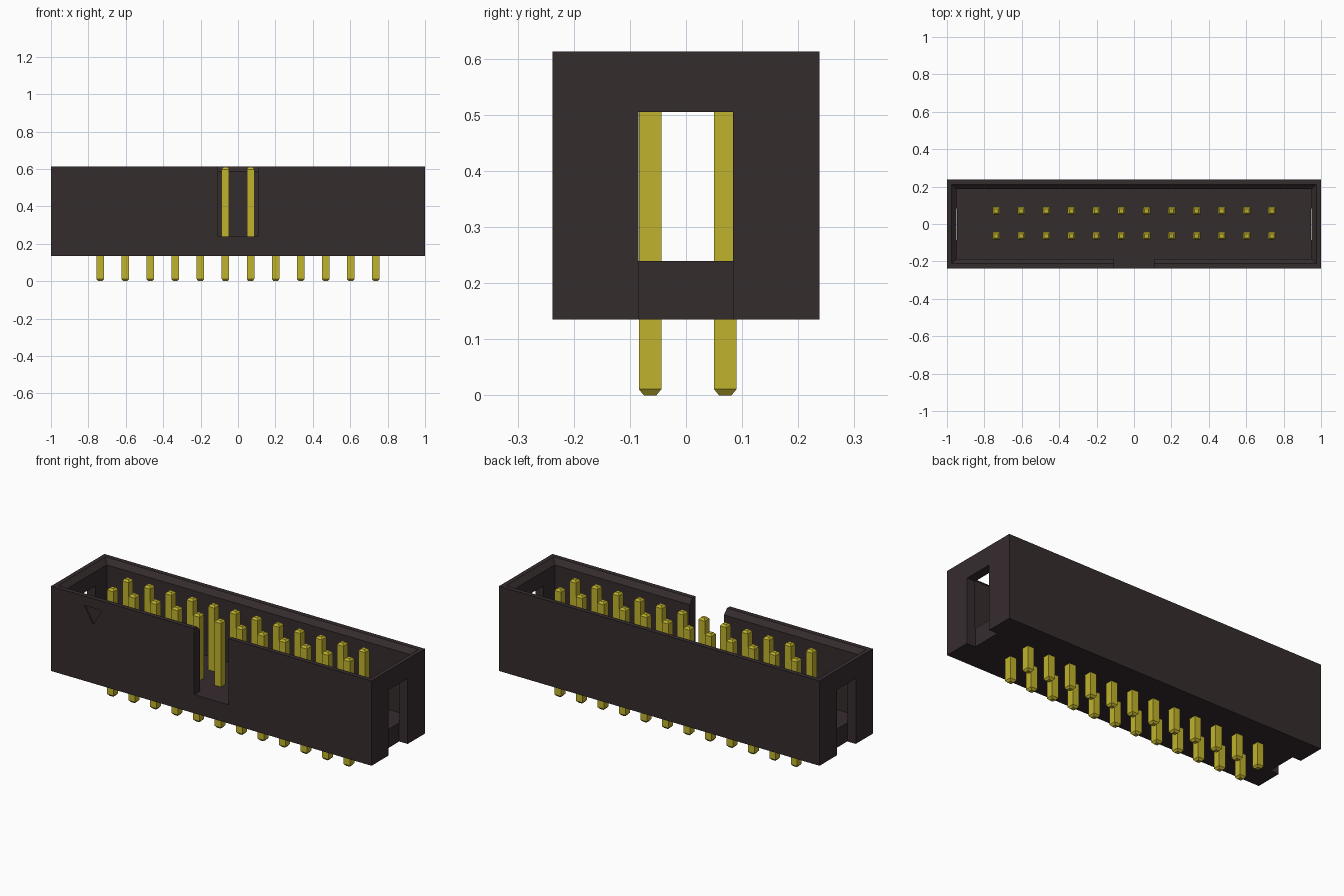
import bpy

cube = bpy.data.objects.get("Cube")
if cube:
    bpy.data.objects.remove(cube, do_unlink=True)


def material(name, color, roughness):
    mat = bpy.data.materials.new(name)
    mat.use_nodes = True
    mat.diffuse_color = color
    shader = mat.node_tree.nodes["Principled BSDF"]
    shader.inputs["Base Color"].default_value = color
    shader.inputs["Roughness"].default_value = roughness
    return mat


def add_mesh(name, verts, faces, mat):
    mesh = bpy.data.meshes.new(name)
    mesh.from_pydata(verts, [], faces)
    mesh.materials.append(mat)
    obj = bpy.data.objects.new(name, mesh)
    bpy.context.collection.objects.link(obj)
    return obj


def loft(name, rings, mat):
    """Closed solid through rings of equal point count, listed bottom to top."""
    n = len(rings[0])
    verts = [p for ring in rings for p in ring]
    faces = [tuple(reversed(range(n))), tuple(range(len(verts) - n, len(verts)))]
    for k in range(0, len(verts) - n, n):
        for i in range(n):
            j = (i + 1) % n
            faces.append((k + i, k + j, k + n + j, k + n + i))
    return add_mesh(name, verts, faces, mat)


def rect(x0, x1, y0, y1, z):
    return [(x0, y0, z), (x1, y0, z), (x1, y1, z), (x0, y1, z)]


def box(name, x0, x1, y0, y1, z0, z1, mat):
    return loft(name, [rect(x0, x1, y0, y1, z) for z in (z0, z1)], mat)


def cut(target, cutter):
    cutter.hide_render = True
    mod = target.modifiers.new(cutter.name, "BOOLEAN")
    mod.operation = "DIFFERENCE"
    mod.solver = "EXACT"
    mod.object = cutter
    bpy.context.view_layer.objects.active = target
    bpy.ops.object.modifier_apply(modifier=mod.name)
    bpy.data.objects.remove(cutter, do_unlink=True)


plastic = material("dark plastic", (0.036, 0.025, 0.027, 1), 0.6)
gold = material("gold metal", (0.53, 0.45, 0.026, 1), 0.5)

# Housing: open tray with a chamfered inner rim
BOTTOM, FLOOR, TOP = 0.135, 0.24, 0.613
housing = box("housing", -1, 1, -0.238, 0.238, BOTTOM, TOP, plastic)
cavity = [rect(-0.949, 0.949, -0.186, 0.186, z) for z in (FLOOR, 0.585)]
cavity += [rect(-0.976, 0.976, -0.212, 0.212, z) for z in (TOP, 0.7)]
cut(housing, loft("cavity_cutter", cavity, plastic))

# Keying notch in the front wall
cut(housing, box("notch_cutter", -0.107, 0.107, -0.3, -0.1, FLOOR, 0.7, plastic))

# Slots in both end walls, open at the bottom
for side in (-1, 1):
    x0, x1 = sorted((side * 0.947, side * 1.1))
    cut(housing, box("slot_cutter", x0, x1, -0.085, 0.084, 0.05, 0.505, plastic))

# Shallow triangle marking the first pin
triangle = [(-0.793, 0.56), (-0.737, 0.468), (-0.683, 0.56)]
rings = [[(x, y, z) for x, z in triangle] for y in (-0.23, -0.3)]
cut(housing, loft("mark_cutter", rings, plastic))

# Two rows of square pins with tapered ends
PITCH, COLUMNS = 0.134, 12
sections = [(0, 0.011), (0.011, 0.02), (0.598, 0.02), (0.609, 0.011)]
pin = loft("pin", [rect(-r, r, -r, r, z) for z, r in sections], gold)
for row in range(2):
    for col in range(COLUMNS):
        part = pin if row == col == 0 else pin.copy()
        if part is not pin:
            bpy.context.collection.objects.link(part)
        part.name = f"pin_{'back' if row else 'front'}_{col + 1}"
        part.location = ((col - (COLUMNS - 1) / 2) * PITCH, -0.064 + row * PITCH, 0)
